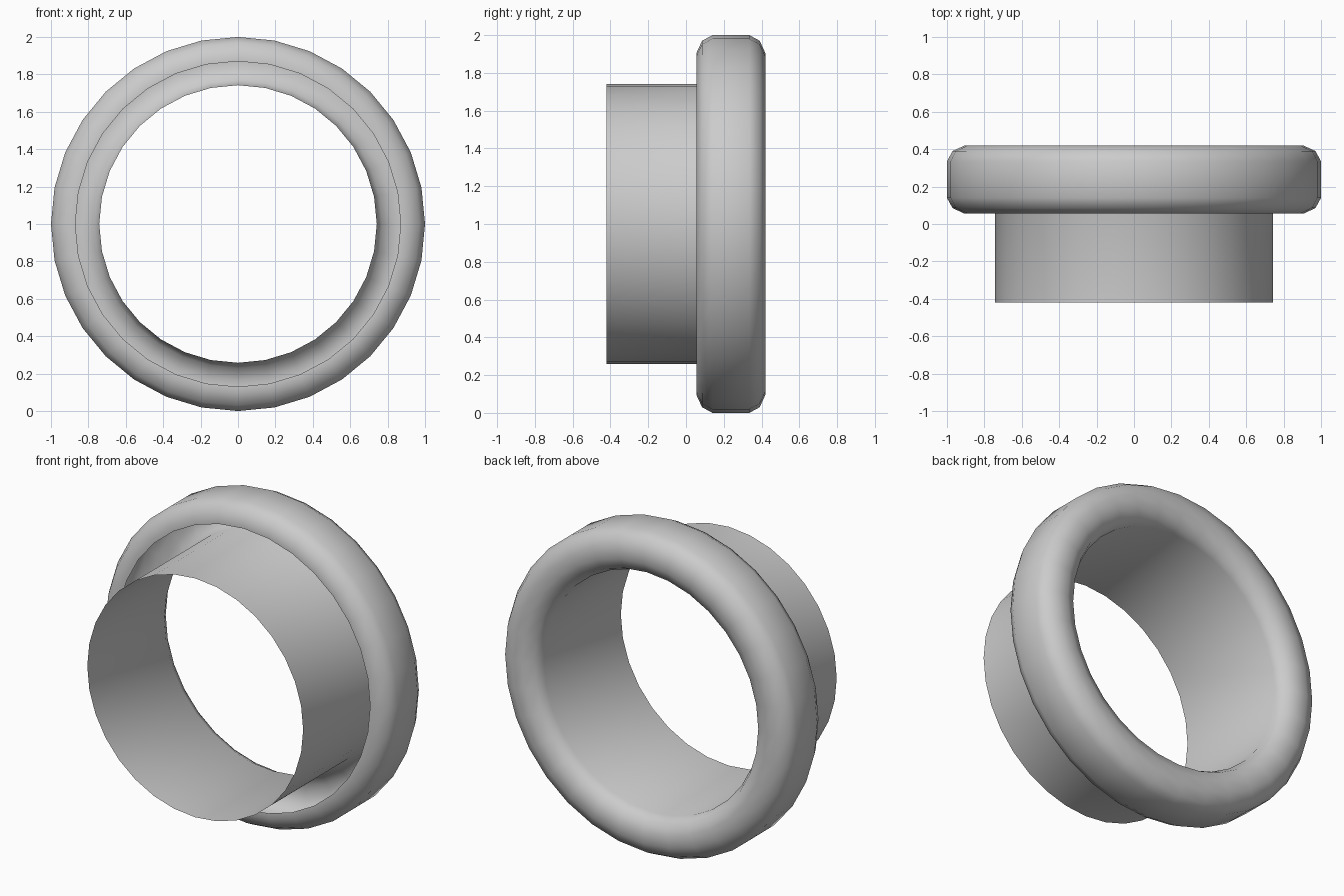
import bpy, bmesh, math

if "Cube" in bpy.data.objects:
    bpy.data.objects.remove(bpy.data.objects["Cube"])

SEGMENTS = 32
CENTRE_Z = 1.0

# Half section as (y, radius): open front lip, rounded rim, then the thin sleeve
profile = [
    (0.055, 0.87), (0.055, 0.905), (0.085, 0.97), (0.14, 1.0),
    (0.335, 1.0), (0.39, 0.97), (0.42, 0.905), (0.42, 0.835),
    (0.39, 0.77), (0.335, 0.742), (-0.42, 0.742),
]


def lathe(name, points):
    """Spin an open section about the y axis into a one-sheet surface."""
    bm = bmesh.new()
    rings = []
    for y, r in points:
        ring = []
        for i in range(SEGMENTS):
            a = 2 * math.pi * i / SEGMENTS
            ring.append(bm.verts.new((r * math.cos(a), y, CENTRE_Z + r * math.sin(a))))
        rings.append(ring)
    for a, b in zip(rings, rings[1:]):
        for i in range(SEGMENTS):
            j = (i + 1) % SEGMENTS
            face = bm.faces.new((a[i], b[i], b[j], a[j]))
            face.smooth = True
    # Outward side: the outer rim face must point away from the axis
    bm.normal_update()
    rim = max(bm.faces, key=lambda f: f.calc_center_median().x)
    if rim.normal.x < 0:
        bmesh.ops.reverse_faces(bm, faces=bm.faces[:])
    mesh = bpy.data.meshes.new(name)
    bm.to_mesh(mesh)
    bm.free()
    obj = bpy.data.objects.new(name, mesh)
    bpy.context.collection.objects.link(obj)
    return obj


# Flanged collar: rolled rim and sleeve in one sheet
lathe("flanged_collar", profile)
